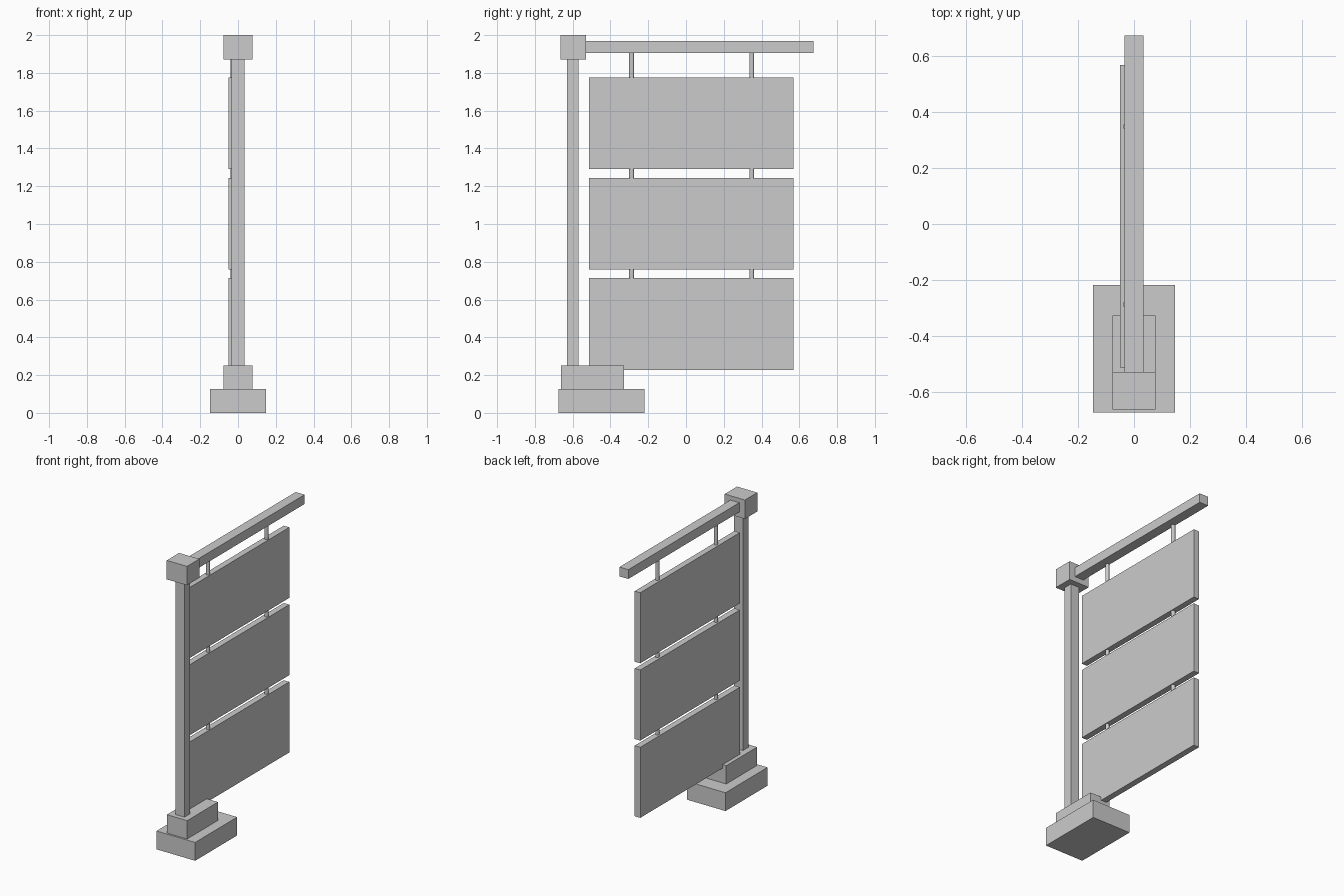
import bpy

if "Cube" in bpy.data.objects:
    bpy.data.objects.remove(bpy.data.objects["Cube"])


def box(name, x, y, z):
    """Axis-aligned box from (min, max) ranges."""
    bpy.ops.mesh.primitive_cube_add(size=1, location=[(a + b) / 2 for a, b in (x, y, z)])
    ob = bpy.context.object
    ob.name = name
    ob.scale = [b - a for a, b in (x, y, z)]
    bpy.ops.object.transform_apply(location=False, rotation=False, scale=True)
    return ob


def rod(name, x, y, z0, z1):
    bpy.ops.mesh.primitive_cylinder_add(vertices=12, radius=0.013, depth=z1 - z0,
                                        location=(x, y, (z0 + z1) / 2))
    bpy.context.object.name = name


# Stepped base
box("base_slab", (-0.147, 0.147), (-0.675, -0.219), (0, 0.126))
box("base_step", (-0.077, 0.077), (-0.662, -0.327), (0.126, 0.252))

# Post with cap block and cantilever beam
box("post", (-0.034, 0.034), (-0.63, -0.57), (0.252, 1.87))
box("post_cap", (-0.077, 0.077), (-0.664, -0.53), (1.87, 2.0))
box("beam", (-0.034, 0.034), (-0.53, 0.675), (1.906, 1.97))

# Three hanging panels, each held by two rods from above
panel_height, pitch = 0.485, 0.531
hang_from = 1.906
for i in range(3):
    top = 1.775 - i * pitch
    bottom = top - panel_height
    box(f"panel_{i + 1}", (-0.05, -0.008), (-0.514, 0.568), (bottom, top))
    for j, y in enumerate((-0.288, 0.348)):
        rod(f"hanger_{i + 1}_{j + 1}", -0.026, y, top, hang_from)
    hang_from = bottom
